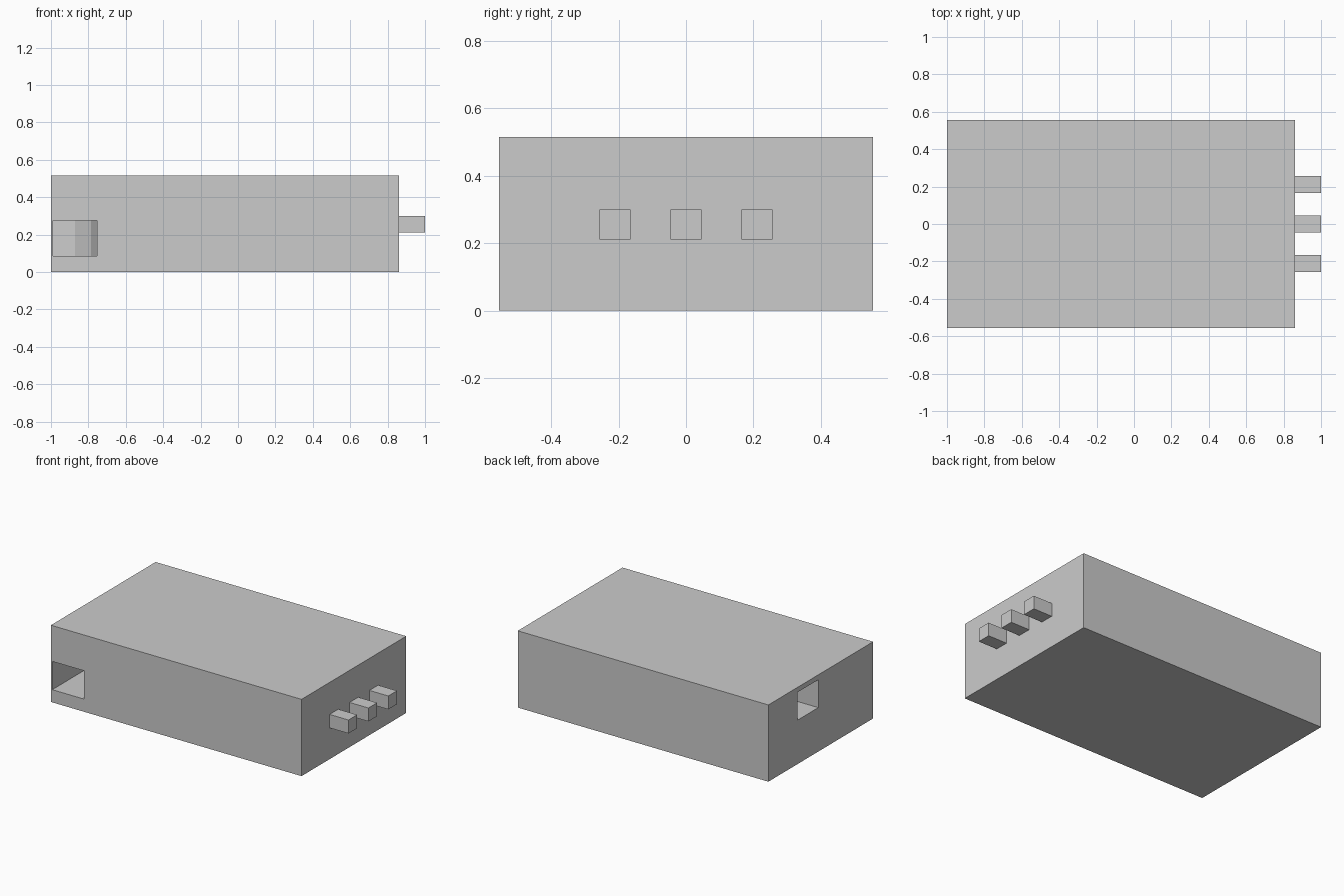
import bpy, bmesh
from math import sin, cos, radians

if "Cube" in bpy.data.objects:
    bpy.data.objects.remove(bpy.data.objects["Cube"])


def prism(name, outline, z0, z1):
    """Extrude an x-y outline from z0 to z1."""
    bm = bmesh.new()
    face = bm.faces.new([bm.verts.new((x, y, z0)) for x, y in outline])
    ext = bmesh.ops.extrude_face_region(bm, geom=[face])
    top = [g for g in ext["geom"] if isinstance(g, bmesh.types.BMVert)]
    bmesh.ops.translate(bm, vec=(0, 0, z1 - z0), verts=top)
    bmesh.ops.recalc_face_normals(bm, faces=bm.faces)
    mesh = bpy.data.meshes.new(name)
    bm.to_mesh(mesh)
    bm.free()
    obj = bpy.data.objects.new(name, mesh)
    bpy.context.collection.objects.link(obj)
    return obj


def box(name, x0, x1, y0, y1, z0, z1):
    return prism(name, [(x0, y0), (x1, y0), (x1, y1), (x0, y1)], z0, z1)


def cut(target, cutter):
    mod = target.modifiers.new(cutter.name, "BOOLEAN")
    mod.operation = "DIFFERENCE"
    mod.solver = "EXACT"
    mod.object = cutter
    bpy.context.view_layer.objects.active = target
    bpy.ops.object.modifier_apply(modifier=mod.name)
    bpy.data.objects.remove(cutter)


# Main block
body = box("body", -1.0, 0.86, -0.555, 0.555, 0.0, 0.515)

# Front pocket: straight channel with a faceted quarter-round end
left, width, bend_y = -0.99, 0.235, -0.2
arc = [(left + width * cos(radians(a)), bend_y + width * sin(radians(a)))
       for a in (0, 30, 60, 90)]
cut(body, prism("front_pocket_cutter",
                [(left, -0.6), (left + width, -0.6)] + arc, 0.085, 0.275))

# Left side pocket
cut(body, box("side_pocket_cutter", -1.05, -0.65, 0.026, 0.248, 0.295, 0.482))

# Row of square pegs on the right side
for i in range(3):
    y = (i - 1) * 0.211
    box(f"peg_{i + 1}", 0.86, 1.0, y - 0.046, y + 0.046, 0.21, 0.30)
